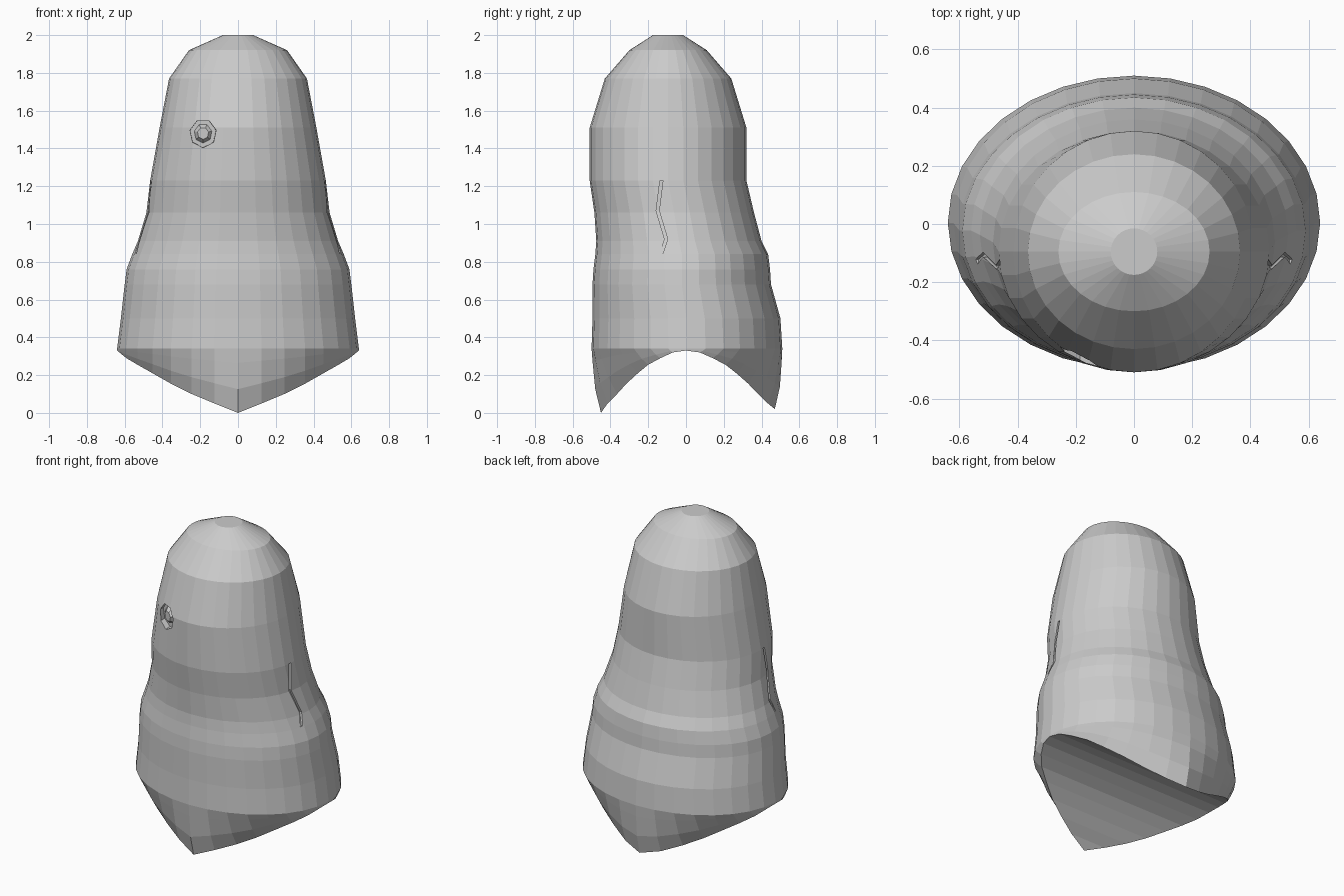
import bpy, bmesh, math

if "Cube" in bpy.data.objects:
    bpy.data.objects.remove(bpy.data.objects["Cube"])

SEG = 32

# Body profile: z, half width, front y, back y
RINGS = [
    (2.00, 0.08, -0.175, -0.015), (1.92, 0.26, -0.30, 0.11),
    (1.77, 0.365, -0.43, 0.24), (1.51, 0.415, -0.51, 0.32),
    (1.23, 0.465, -0.51, 0.32), (1.06, 0.485, -0.485, 0.36),
    (0.91, 0.53, -0.475, 0.40), (0.84, 0.56, -0.48, 0.435),
    (0.76, 0.59, -0.49, 0.445), (0.68, 0.60, -0.495, 0.45),
    (0.50, 0.62, -0.495, 0.50), (0.34, 0.64, -0.50, 0.51),
]
# Pointed hem, from tip to side: y distance and z per quarter step
HEM = [(0.45, 0.0), (0.415, 0.05), (0.365, 0.10), (0.315, 0.155), (0.255, 0.21),
       (0.20, 0.255), (0.135, 0.29), (0.07, 0.32), (0.0, 0.33)]


def ring_point(ring, i):
    z, rx, yf, yb = ring
    a = 2 * math.pi * i / SEG
    return (rx * math.sin(a), (yf + yb) / 2 - (yb - yf) / 2 * math.cos(a), z)


def hem_point(i):
    q = min(i % SEG, SEG - i % SEG)          # 0 front .. 16 back
    back = q > 8
    y, z = HEM[16 - q if back else q]
    x = 0.64 * math.sin(2 * math.pi * i / SEG)
    return (x, y * 1.045 if back else -y, max(z, 0.02) if back else z)


def make_object(name, bm):
    bmesh.ops.recalc_face_normals(bm, faces=bm.faces)
    mesh = bpy.data.meshes.new(name)
    bm.to_mesh(mesh)
    bm.free()
    obj = bpy.data.objects.new(name, mesh)
    bpy.context.collection.objects.link(obj)
    return obj


def loft(bm, loops):
    for a, b in zip(loops, loops[1:]):
        n = len(a)
        for i in range(n):
            bm.faces.new((a[i], a[(i + 1) % n], b[(i + 1) % n], b[i]))


# Body with two pointed flaps and a tunnel-shaped underside
bm = bmesh.new()
rows = [[ring_point(r, i) for i in range(SEG)] for r in RINGS]
hem = [hem_point(i) for i in range(SEG)]
for t, bulge in ((0.22, 0.005), (0.63, 0.012)):
    row = []
    for p, h, i in zip(rows[len(RINGS) - 1], hem, range(SEG)):
        c = math.cos(2 * math.pi * i / SEG)
        row.append((p[0] + (h[0] - p[0]) * t, p[1] + (h[1] - p[1]) * t - bulge * c,
                    p[2] + (h[2] - p[2]) * t))
    rows.append(row)
rows.append(hem)
loops = [[bm.verts.new(p) for p in row] for row in rows]
loft(bm, loops)
top = bm.verts.new((0, -0.095, 2.0))
for i in range(SEG):
    bm.faces.new((top, loops[0][i], loops[0][(i + 1) % SEG]))
edge = loops[-1]
bm.faces.new((edge[0], edge[1], edge[-1]))
bm.faces.new((edge[16], edge[15], edge[17]))
for i in range(1, 15):
    bm.faces.new((edge[i], edge[i + 1], edge[SEG - i - 1], edge[SEG - i]))
body = make_object("body", bm)


def cut(cutter):
    cutter.hide_render = True
    mod = body.modifiers.new("cut", 'BOOLEAN')
    mod.operation = 'DIFFERENCE'
    mod.solver = 'EXACT'
    mod.object = cutter
    bpy.context.view_layer.objects.active = body
    bpy.ops.object.modifier_apply(modifier=mod.name)
    bpy.data.objects.remove(cutter)


# Eye socket: seven-sided recess on the front
EX, EZ = -0.185, 1.48


def heptagon(bm, r, y, slope=0.0):
    pts = []
    for k in range(7):
        a = 2 * math.pi * (k + 0.25) / 7
        dx = r * math.cos(a)
        pts.append(bm.verts.new((EX + dx, y - slope * dx, EZ + r * 1.07 * math.sin(a))))
    return pts


bm = bmesh.new()
a, b = heptagon(bm, 0.075, -0.60), heptagon(bm, 0.07, -0.425, 0.45)
loft(bm, [a, b])
bm.faces.new(a)
bm.faces.new(b)
cut(make_object("socket_cutter", bm))

# Low eye bump inside the socket
bm = bmesh.new()
a, b = heptagon(bm, 0.055, -0.415, 0.45), heptagon(bm, 0.03, -0.45, 0.45)
loft(bm, [a, b])
bm.faces.new(a)
bm.faces.new(b)
make_object("eye", bm)

# Zigzag slits on both sides: y, z, groove floor x
SLIT = [(-0.13, 1.23, 0.445), (-0.15, 1.07, 0.46), (-0.105, 0.92, 0.505), (-0.13, 0.845, 0.535)]
for side in (1, -1):
    bm = bmesh.new()
    sections = []
    for y, z, x in SLIT:
        sections.append([bm.verts.new((side * px, y + dy, z)) for px, dy in
                         ((x, -0.008), (x, 0.008), (0.75, 0.008), (0.75, -0.008))])
    loft(bm, sections)
    bm.faces.new(sections[0])
    bm.faces.new(sections[-1])
    cut(make_object("slit_cutter", bm))
